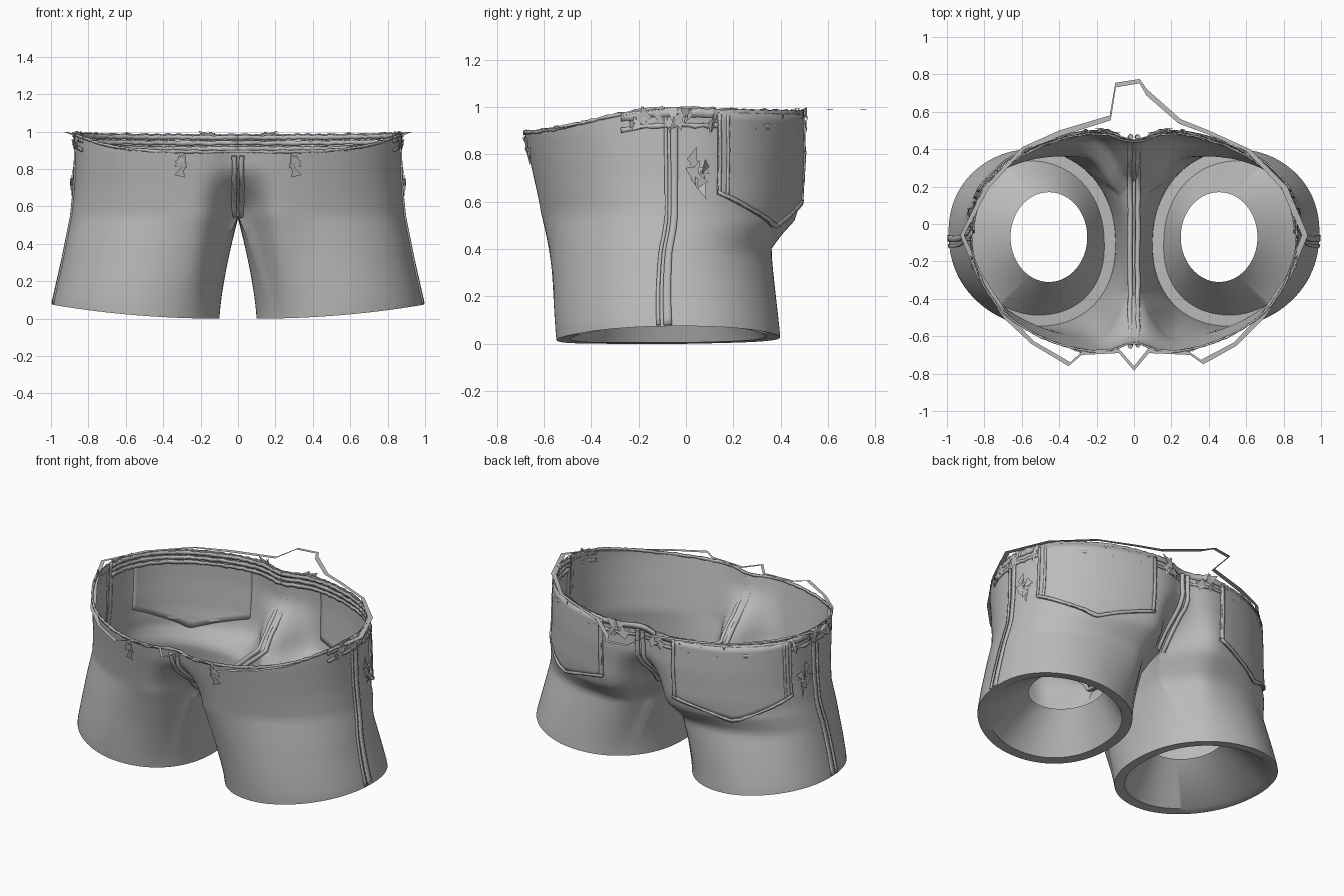
import bpy, math, random
from mathutils import Vector

random.seed(4)
cube = bpy.data.objects.get("Cube")
if cube:
    bpy.data.objects.remove(cube)

grey = bpy.data.materials.new("grey cloth")
grey.use_nodes = True
COLOR = (0.5, 0.5, 0.5, 1)
grey.diffuse_color = COLOR
grey.node_tree.nodes["Principled BSDF"].inputs["Base Color"].default_value = COLOR

CROTCH = 0.55
S_END = 9 / 7          # s: 0 front centre, 0.5 side, 1 back centre, then inner thigh

# Profiles as (height, value)
SIDE = [(0, .995), (.08, .99), (.3, .94), (.55, .89), (.7, .875), (1, .865)]
FRONT = [(0, -.545), (.3, -.59), (.6, -.64), (.75, -.67), (.9, -.7)]
BACK = [(0, .4), (.3, .39), (.4, .385), (.45, .42), (.52, .48), (.6, .5), (.8, .51), (1, .505)]


def along(profile, z):
    if z <= profile[0][0]:
        return profile[0][1]
    for (z0, a), (z1, b) in zip(profile, profile[1:]):
        if z <= z1:
            return a + (b - a) * (z - z0) / (z1 - z0)
    return profile[-1][1]


def smooth(a, b, x):
    t = min(1, max(0, (x - a) / (b - a)))
    return t * t * (3 - 2 * t)


def power(v, p=2 / 2.2):
    return math.copysign(abs(v) ** p, v)


def hip(s, z):
    """Half of the hip outline, with a narrow recess at the centre seam."""
    a = math.pi * (s - .5)
    x = along(SIDE, z) * power(max(0, math.cos(a)))
    y = along(FRONT if a < 0 else BACK, z)
    y = -.05 + (y + .05) * power(abs(math.sin(a)))
    dent = (.06 + .2 * (1 - smooth(.53, .82, z))) * math.exp(-(x / .12) ** 2)
    return Vector((x, y + (dent if a < 0 else -dent), z))


def leg(s, z):
    """Leg outline, leaning outwards at the back, softly pointed at the outer seam."""
    a = math.radians(-140 + 280 * s)
    x0, x1, y0, y1 = .1, along(SIDE, z), along(FRONT, z), along(BACK, z)
    c = math.cos(a)
    return Vector(((x0 + x1) / 2 + (x1 - x0) / 2 * power(c, 1.1 if c > 0 else .92)
                   + .03 * math.sin(a),
                   (y0 + y1) / 2 + (y1 - y0) / 2 * power(math.sin(a)), z))


def point(s, z):
    """Point on the outside of the left half."""
    w = min(1, max(0, z / CROTCH)) ** 1.4
    if s <= 1:
        top = hip(s, z)
    else:
        k = (s - 1) / (S_END - 1)
        top = hip(1, z).lerp(hip(0, z), k)
        top.x = 0
        top.z -= .015 * math.sin(math.pi * k)
    return leg(s, z).lerp(top, w)


def hem(s):
    p = leg(s, 0)
    return .075 * max(0, (p.x - .1) / .9) ** 2 + .02 * max(0, p.y)


def waist(s):
    a = math.pi * (s - .5)
    return 1 - .1 * smooth(0, 1, -math.sin(a)) - .012 * max(0, math.sin(a))


def lifted(s, z, off):
    e = .006
    du = point(min(1, s + e), z) - point(max(0, s - e), z)
    dv = point(s, z + .02) - point(s, z - .02)
    p = point(s, z) + du.cross(dv).normalized() * off
    p.x = max(0, p.x)
    return p


def make(name, verts, faces, mirror=True, thick=0):
    me = bpy.data.meshes.new(name)
    me.from_pydata(verts, [], faces)
    me.materials.append(grey)
    for f in me.polygons:
        f.use_smooth = True
    me.set_sharp_from_angle(angle=math.radians(40))
    ob = bpy.data.objects.new(name, me)
    bpy.context.scene.collection.objects.link(ob)
    if thick:
        m = ob.modifiers.new("thickness", 'SOLIDIFY')
        m.thickness, m.offset = thick, -1
    if mirror:
        m = ob.modifiers.new("mirror", 'MIRROR')
        m.use_clip = True
        m.merge_threshold = .0005


def patch(name, s0, s1, low, high, off, nu, nv, thick, rough=0):
    """Raised strip that follows the cloth, from low(s) to high(s)."""
    verts = []
    for j in range(nv + 1):
        for i in range(nu + 1):
            s = s0 + (s1 - s0) * i / nu
            z = low(s) + (high(s) - low(s)) * j / nv
            verts.append(lifted(s, z + random.uniform(-rough, rough),
                                off + random.uniform(-rough, rough)))
    n = nu + 1
    faces = [(j * n + i, j * n + i + 1, (j + 1) * n + i + 1, (j + 1) * n + i)
             for j in range(nv) for i in range(nu)]
    make(name, verts, faces, thick=thick)


# Body: inner leg lining, hem rim, leg loops, then open hip rows
OUT, INN = 84, 24
N = OUT + INN
ss = [i / OUT for i in range(N)]
hole_mid = Vector((.455, -.07, .25))
rows = [[], []]
for s in ss:
    a = math.radians(-140 + 280 * s)
    rows[0].append(hole_mid + Vector((.205 * math.cos(a), .24 * math.sin(a), 0)))
    p = point(s, hem(s))
    c = Vector((.55, -.07, p.z))
    rows[1].append(p + (c - p).normalized() * .06 + Vector((0, 0, .005)))
LEG_ROWS, HIP_ROWS = 18, 12
for j in range(LEG_ROWS + 1):
    rows.append([point(s, hem(s) + (CROTCH - hem(s)) * j / LEG_ROWS) for s in ss])
loops = len(rows)
for j in range(1, HIP_ROWS + 1):
    ragged = .006 if j == HIP_ROWS else 0
    rows.append([point(s, CROTCH + (waist(s) - CROTCH) * j / HIP_ROWS
                       + random.uniform(-ragged, ragged)) for s in ss[:OUT + 1]])
verts, starts = [], []
for r in rows:
    starts.append(len(verts))
    verts += r
faces = []
for j in range(len(rows) - 1):
    a, b = starts[j], starts[j + 1]
    for i in range(N if j + 1 < loops else OUT):
        k = (i + 1) % N
        faces.append((a + i, a + k, b + k, b + i))
make("shorts_body", verts, faces)

# Waistband: low ragged ribs outside from hip to back, ribs inside the back
for k, (lo, hi) in enumerate([(.085, .065), (.04, .005)]):
    patch(f"waistband_rib_{k + 1}", .4, 1, lambda s: waist(s) - lo,
          lambda s: waist(s) - hi, .007, 60, 1, .007, .004)
for k, drop in enumerate([.09, .06, .03]):
    patch(f"waistband_lining_{k + 1}", .5, 1, lambda s: waist(s) - drop,
          lambda s: waist(s) - drop + .022, -.004, 50, 1, .008, .004)
patch("front_waist_edge", 0, .4, lambda s: waist(s) - .014, waist, .005, 40, 1, .01, .003)

# Side seam
for k, (a, b) in enumerate([(.484, .49), (.495, .506)]):
    patch(f"side_seam_{k + 1}", a, b, lambda s: hem(s) + .005, waist, .008, 2, 30, .01)

# Twin centre ribs: down the back, under the crotch and up the fly
heights = [CROTCH + .04 * i for i in range(12)]
path = [hip(1, z) + Vector((0, .015, 0)) for z in reversed(heights) if z < waist(1)]
path += [point(1 + (S_END - 1) * i / 8, CROTCH) for i in range(1, 8)]
path += [hip(0, z) - Vector((0, .015, 0)) for z in heights if z < waist(0)]
cu = bpy.data.curves.new("centre_seam", 'CURVE')
cu.dimensions = '3D'
cu.bevel_depth, cu.bevel_resolution, cu.use_fill_caps = .014, 1, True
for x in (-.02, .02):
    sp = cu.splines.new('POLY')
    sp.points.add(len(path) - 1)
    for q, p in zip(sp.points, path):
        q.co = (x + random.uniform(-.003, .003), p.y + random.uniform(-.006, .006), p.z, 1)
cu.materials.append(grey)
bpy.context.scene.collection.objects.link(bpy.data.objects.new("centre_seam", cu))


# Back pockets with a pointed lower edge, and their stitched border
def pocket_low(s):
    return .62 - .13 * (1 - abs(s - .78) / .17)


patch("back_pocket", .595, .92, pocket_low, lambda s: waist(s) - .02, .01, 24, 12, .011)
patch("pocket_hem", .595, .92, pocket_low, lambda s: pocket_low(s) + .016, .017, 24, 1, .01, .002)
for k, s0 in enumerate([.595, .615, .912]):
    patch(f"pocket_edge_{k + 1}", s0, s0 + .007, pocket_low,
          lambda s: waist(s) - .03, .015, 1, 12, .008, .002)


# Crumpled scraps of cloth at the front loops, hips and back loops
def crumple(name, s, z, ds, dz, count, lift):
    verts, faces = [], []
    for k in range(count):
        cs, cz = s + random.uniform(-ds, ds), z + random.uniform(-dz, dz)
        turn = random.uniform(0, math.tau)
        for t in range(3):
            a = turn + t * math.tau / 3
            r = random.uniform(.3, 1)
            verts.append(lifted(cs + .018 * r * math.cos(a),
                                min(cz + .06 * r * math.sin(a), 1.005),
                                random.uniform(.001, lift)))
        faces.append((3 * k, 3 * k + 1, 3 * k + 2))
    make(name, verts, faces)


crumple("front_loop_crumple", .1, .81, .006, .05, 8, .025)
crumple("hip_crumple", .55, .71, .014, .08, 12, .03)
crumple("side_waist_crumple", .51, .95, .09, .03, 18, .025)
crumple("back_loop_crumple", .95, .93, .02, .04, 8, .025)

# Loose flat thread around the waist
thread = [(0, -.785), (.08, -.69), (.3, -.7), (.37, -.75), (.55, -.65), (.7, -.5), (.84, -.28),
          (.93, -.06), (.82, .2), (.62, .4), (.4, .5), (.25, .56), (.07, .72), (.03, .775),
          (-.1, .755), (-.13, .58), (-.4, .5), (-.6, .41), (-.8, .2), (-.93, -.06), (-.84, -.28),
          (-.7, -.5), (-.55, -.64), (-.35, -.76), (-.28, -.7), (-.08, -.69)]
verts = []
for x, y in thread:
    p = Vector((x, y, 1 - .1 * smooth(0, .68, -y) - .015 * max(0, y)))
    inward = Vector((x, y, 0)).normalized() * random.uniform(.018, .035)
    verts += [p, p - inward]
n = len(verts)
faces = [(i, (i + 2) % n, (i + 3) % n, i + 1) for i in range(0, n, 2)]
make("loose_thread", verts, faces, mirror=False)
